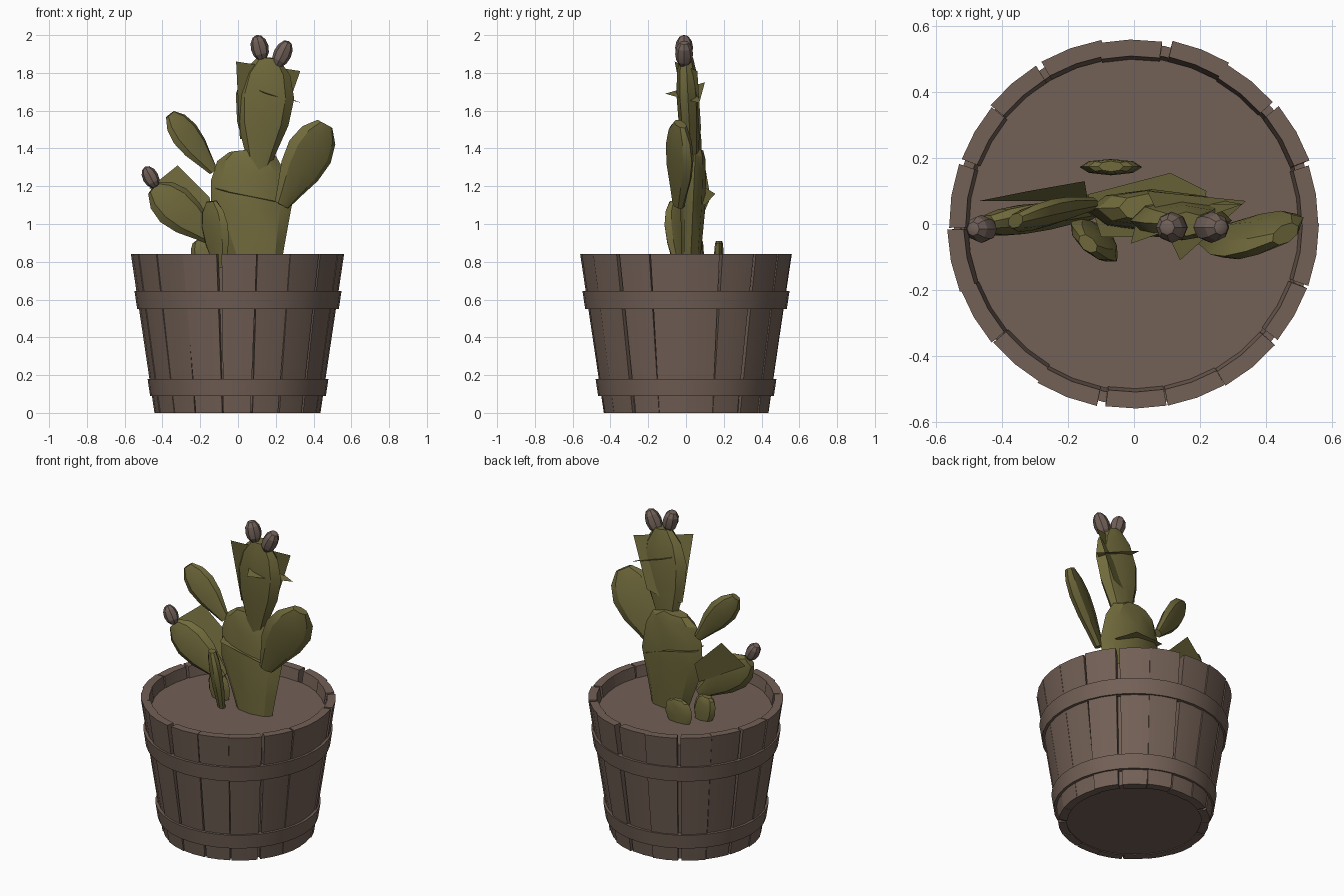
import bpy, bmesh, math, random
from mathutils import Vector, Matrix

random.seed(4)
if "Cube" in bpy.data.objects:
    bpy.data.objects.remove(bpy.data.objects["Cube"], do_unlink=True)


def material(name, rgb):
    m = bpy.data.materials.new(name)
    m.use_nodes = True
    m.diffuse_color = (*rgb, 1)
    m.node_tree.nodes["Principled BSDF"].inputs["Base Color"].default_value = (*rgb, 1)
    return m


WOOD = material("brown wood", (.17, .117, .092))
GREEN = material("olive green", (.165, .145, .045))
FRUIT = material("dusky fruit", (.165, .118, .098))


def finish(bm, name, mat, angle=30):
    bmesh.ops.recalc_face_normals(bm, faces=bm.faces)
    mesh = bpy.data.meshes.new(name)
    bm.to_mesh(mesh)
    bm.free()
    mesh.materials.append(mat)
    ob = bpy.data.objects.new(name, mesh)
    bpy.context.collection.objects.link(ob)
    if angle:
        bpy.ops.object.select_all(action='DESELECT')
        ob.select_set(True)
        bpy.context.view_layer.objects.active = ob
        bpy.ops.object.shade_smooth_by_angle(angle=math.radians(angle))
    return ob


def loft(bm, rings, closed=False):
    """Skin a list of point rings; cap the ends or join last to first."""
    loops = [[bm.verts.new(p) for p in r] for r in rings]
    pairs = list(zip(loops, loops[1:]))
    if closed:
        pairs.append((loops[-1], loops[0]))
    for a, b in pairs:
        for i in range(len(a)):
            j = (i + 1) % len(a)
            bm.faces.new((a[i], a[j], b[j], b[i]))
    if not closed:
        bm.faces.new(loops[0])
        bm.faces.new(loops[-1])


def circle(r, z, n=36):
    return [(r * math.cos(math.tau * i / n), r * math.sin(math.tau * i / n), z)
            for i in range(n)]


# Tub: soil filling, staves and hoops
HEIGHT = .84


def tub_radius(z):
    return .44 + .125 * z / HEIGHT


bm = bmesh.new()
loft(bm, [circle(.42, .005), circle(.505, .77)])
finish(bm, "soil_filling", WOOD)

COUNT = 18
for k in range(COUNT):
    mid = math.tau * (k + .5 + random.uniform(-.06, .06)) / COUNT
    half = math.pi / COUNT * random.uniform(.92, 1.02)
    lean = random.uniform(-.025, .025)
    push = random.uniform(-.007, .004)
    bm = bmesh.new()
    rings = []
    for z in (0, HEIGHT):
        r = tub_radius(z) + push
        a = mid + lean * (z / HEIGHT - .5)
        steps = (-1, 0, 1)
        ring = [(r, a + half * s) for s in steps]
        ring += [(r - .05, a + half * s) for s in reversed(steps)]
        rings.append([(q * math.cos(t), q * math.sin(t), z) for q, t in ring])
    loft(bm, rings)
    finish(bm, f"stave_{k + 1}", WOOD)

for name, low, high in (("lower_hoop", .09, .18), ("upper_hoop", .55, .645)):
    bm = bmesh.new()
    loft(bm, [circle(tub_radius(low) - .02, low), circle(tub_radius(low) + .012, low),
              circle(tub_radius(high) + .012, high), circle(tub_radius(high) - .02, high)],
         closed=True)
    finish(bm, name, WOOD)

# Cactus pads: flattened teardrops from a base point to a tip
TEARDROP = ((0, .32), (.18, .55), (.42, .88), (.66, 1), (.86, .8), (1, .36))
STOUT = ((0, .5), (.25, .72), (.55, 1), (.8, .92), (.94, .72), (1, .4))


def pad(name, base, tip, width, thick, yaw=0, shape=TEARDROP):
    base, tip = Vector(base), Vector(tip)
    up = (tip - base).normalized()
    flat = Vector((math.cos(math.radians(yaw)), math.sin(math.radians(yaw)), 0))
    side = (flat - up * flat.dot(up)).normalized()
    depth = side.cross(up)
    rings = []
    for t, w in shape:
        centre = base.lerp(tip, t)
        ring = []
        for i in range(8):
            a = math.tau * i / 8
            ring.append(centre + side * math.cos(a) * w * width / 2
                        + depth * math.sin(a) * (.4 + .6 * w) * thick / 2)
        rings.append(ring)
    bm = bmesh.new()
    loft(bm, rings)
    finish(bm, name, GREEN)


pad("main_pad", (.11, .02, .7), (.04, .05, 1.39), .43, .13, 0, STOUT)
pad("top_pad", (.11, .03, 1.28), (.16, 0, 1.88), .31, .12)
pad("left_pad", (.23, -.04, 1.1), (.46, -.03, 1.53), .28, .09, 25)
pad("upper_right_pad", (-.13, .06, 1.28), (-.36, .01, 1.58), .17, .07, 25)
pad("lower_right_pad", (-.13, .04, .92), (-.45, 0, 1.19), .23, .09, 12)
pad("small_front_pad", (-.09, -.03, .74), (-.14, -.06, 1.12), .19, .07, -42)
pad("back_sprout", (-.07, .17, .7), (-.07, .175, .91), .19, .05, 0, STOUT)
pad("right_sprout", (-.15, .06, .7), (-.19, .06, .92), .15, .07, 0, STOUT)


# Flat thorny blades growing through the pads
def blade(name, *points):
    bm = bmesh.new()
    bm.faces.new([bm.verts.new(p) for p in points])
    finish(bm, name, GREEN, 0)


blade("top_upright_blade", (-.01, -.06, 1.86), (.33, .06, 1.81), (.22, .08, 1.5),
      (.07, .06, 1.45), (.01, .02, 1.45))
blade("top_level_blade", (.04, .1, 1.75), (.34, .07, 1.64), (.14, -.11, 1.69))
blade("main_level_blade", (-.14, .09, 1.2), (.11, .155, 1.16), (.22, .1, 1.1),
      (.2, -.04, 1.12), (-.1, -.04, 1.18))
blade("lower_right_blade", (-.47, .07, 1.19), (-.32, .1, 1.31), (-.15, .13, 1.14),
      (-.14, .07, 1))


# Ridged fruits
def fruit(name, place, tilt, wide, tall):
    bm = bmesh.new()
    bmesh.ops.create_uvsphere(bm, u_segments=8, v_segments=6, radius=.5)
    bm.transform(Matrix.Translation(place)
                 @ Matrix.Rotation(math.radians(tilt), 4, 'Y')
                 @ Matrix.Diagonal((wide, wide, tall, 1)))
    finish(bm, name, FRUIT, 20)


fruit("top_fruit_right", (.115, -.01, 1.933), -14, .095, .14)
fruit("top_fruit_left", (.235, -.01, 1.9), 26, .095, .155)
fruit("side_fruit", (-.463, -.015, 1.248), -28, .085, .125)
